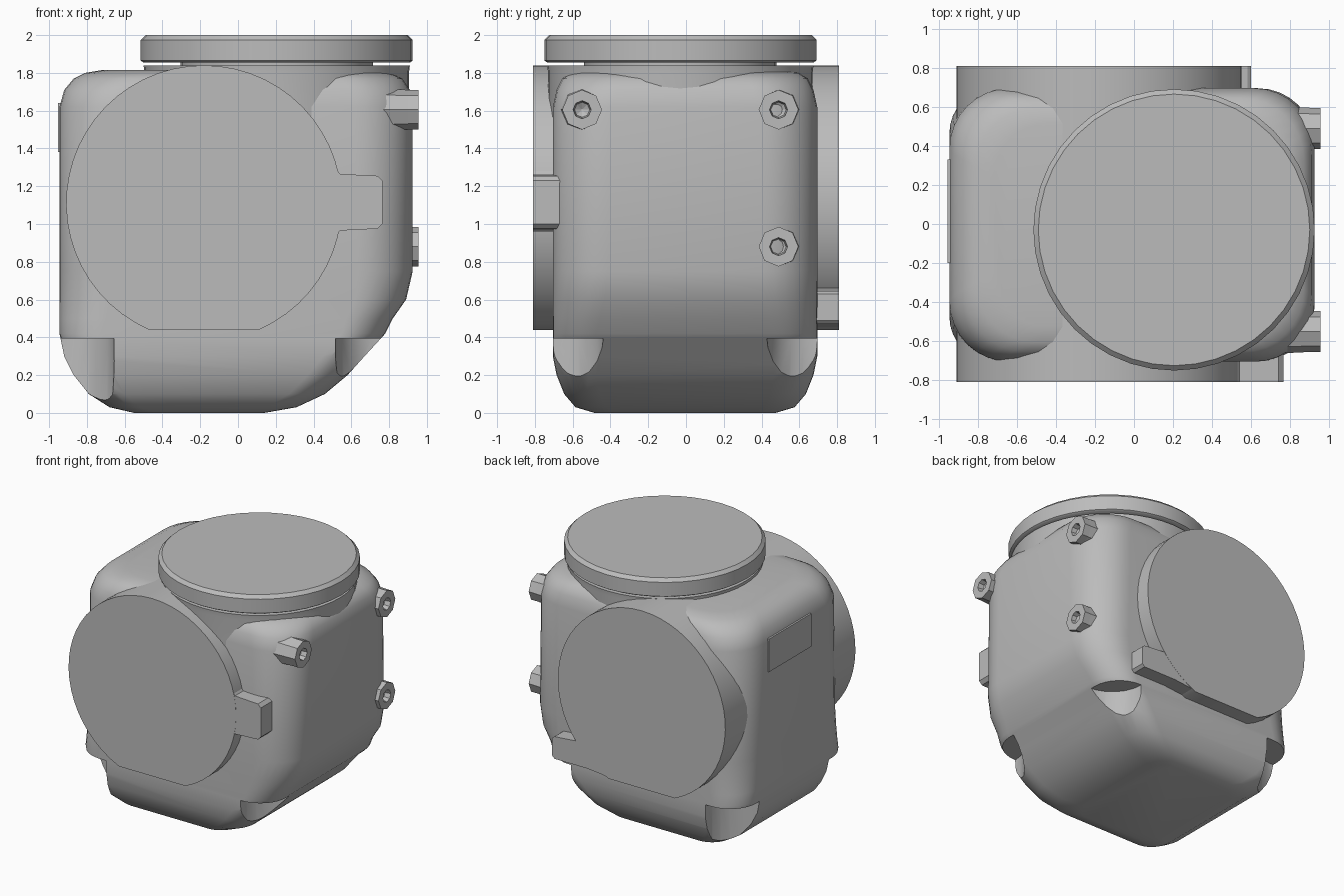
import bpy, bmesh, math
from mathutils import Matrix, Vector

if "Cube" in bpy.data.objects:
    bpy.data.objects.remove(bpy.data.objects["Cube"])

grey = bpy.data.materials.new("plain grey")
grey.use_nodes = True
colour = (0.5, 0.5, 0.5, 1)
grey.diffuse_color = colour
grey.node_tree.nodes["Principled BSDF"].inputs["Base Color"].default_value = colour


def finish(bm, name):
    bmesh.ops.recalc_face_normals(bm, faces=bm.faces)
    mesh = bpy.data.meshes.new(name)
    bm.to_mesh(mesh)
    bm.free()
    obj = bpy.data.objects.new(name, mesh)
    bpy.context.collection.objects.link(obj)
    mesh.materials.append(grey)
    return obj


def smooth(obj, angle=35):
    bpy.ops.object.select_all(action='DESELECT')
    obj.select_set(True)
    bpy.context.view_layer.objects.active = obj
    bpy.ops.object.shade_smooth_by_angle(angle=math.radians(angle))


def loft(name, rings):
    """Skin a stack of equal-length rings and cap both ends."""
    bm = bmesh.new()
    rows = [[bm.verts.new(p) for p in ring] for ring in rings]
    n = len(rows[0])
    for a, b in zip(rows, rows[1:]):
        for i in range(n):
            j = (i + 1) % n
            bm.faces.new((a[i], a[j], b[j], b[i]))
    bm.faces.new(rows[0])
    bm.faces.new(rows[-1])
    return finish(bm, name)


def lathe(name, profile, sides, matrix):
    """Turn (radius, height) pairs about the local z axis."""
    turns = [2 * math.pi * i / sides for i in range(sides)]
    return loft(name, [[matrix @ Vector((r * math.cos(t), r * math.sin(t), h))
                        for t in turns] for r, h in profile])


def rounded_ring(z, x0, x1, half, r, steps=8):
    """Rounded rectangle at height z."""
    corners = [(x1 - r, half - r), (x0 + r, half - r),
               (x0 + r, r - half), (x1 - r, r - half)]
    ring = []
    for k, (cx, cy) in enumerate(corners):
        for i in range(steps + 1):
            t = math.pi / 2 * (k + i / steps)
            ring.append((cx + r * math.cos(t), cy + r * math.sin(t) - 0.005, z))
    return ring


def slab(name, outline, y0, y1):
    """Extrude an (x, z) outline along y."""
    return loft(name, [[(x, y, z) for x, z in outline] for y in (y0, y1)])


# Housing: rounded sections stacked from the base to the shoulder
sections = [
    (0.0, -0.55, 0.14, 0.48, 0.12), (0.03, -0.68, 0.31, 0.58, 0.16),
    (0.1, -0.79, 0.46, 0.64, 0.19), (0.2, -0.87, 0.58, 0.68, 0.21),
    (0.3, -0.92, 0.67, 0.70, 0.22), (0.42, -0.945, 0.78, 0.70, 0.23),
    (0.5, -0.945, 0.82, 0.70, 0.25), (0.6, -0.945, 0.89, 0.70, 0.27),
    (0.75, -0.945, 0.925, 0.70, 0.29), (1.62, -0.945, 0.925, 0.70, 0.31),
    (1.71, -0.92, 0.91, 0.68, 0.32), (1.77, -0.87, 0.87, 0.65, 0.32),
    (1.80, -0.81, 0.80, 0.60, 0.31), (1.815, -0.72, 0.72, 0.52, 0.28)]
housing = loft("housing", [rounded_ring(*s) for s in sections])

# Bolt pockets hollowed out of the four lower corners
for x in (-0.92, 0.78):
    for y in (-0.70, 0.69):
        cutter = lathe("pocket_cutter", [(0.265, -0.2), (0.265, 0.395)], 24,
                       Matrix.Translation((x, y, 0)))
        mod = housing.modifiers.new("pocket", 'BOOLEAN')
        mod.operation = 'DIFFERENCE'
        mod.solver = 'EXACT'
        mod.object = cutter
        bpy.context.view_layer.objects.active = housing
        bpy.ops.object.modifier_apply(modifier=mod.name)
        bpy.data.objects.remove(cutter)
smooth(housing)

# Round shoulder, spigot and cap on top
cap_at = Matrix.Translation((0.205, -0.03, 0))
smooth(lathe("shoulder", [(0.70, 1.0), (0.70, 1.8), (0.705, 1.84)], 48, cap_at))
smooth(lathe("cap_spigot", [(0.51, 1.8), (0.51, 1.88)], 32, cap_at))
smooth(lathe("cap", [(0.705, 1.855), (0.72, 1.865), (0.72, 1.975),
                     (0.695, 2.0)], 40, cap_at))

# Round flanges front and back, cut flat along the bottom
cx, cz, radius, flat = -0.18, 1.11, 0.73, 0.44
start = math.asin((flat - cz) / radius)
sweep = math.pi - 2 * start
disc = [(cx + radius * math.cos(start + sweep * i / 48),
         cz + radius * math.sin(start + sweep * i / 48)) for i in range(49)]
smooth(slab("front_flange", disc, -0.81, -0.25))
smooth(slab("back_flange", disc, 0.25, 0.81))

# Locating tabs beside the flanges
front_tab = [(0.3, 0.84), (0.44, 0.85), (0.54, 0.965), (0.74, 0.975), (0.765, 1.0),
             (0.765, 1.23), (0.74, 1.255), (0.54, 1.265), (0.44, 1.4), (0.3, 1.4)]
slab("front_tab", front_tab, -0.809, -0.62)
back_tab = [(0.05, 0.445), (0.3, 0.47), (0.58, 0.47), (0.6, 0.49), (0.6, 0.63),
            (0.58, 0.645), (0.4, 0.66), (0.3, 0.7), (0.05, 0.7)]
slab("back_tab", back_tab, 0.6, 0.809)

# Threaded bosses on the side wall
for y, z in ((-0.55, 1.605), (0.49, 1.605), (0.49, 0.88)):
    place = Matrix.Translation((0, y, z)) @ Matrix.Rotation(math.pi / 2, 4, 'Y')
    lathe("side_boss", [(0.12, 0.6), (0.105, 0.9), (0.105, 0.955), (0.048, 0.955),
                        (0.04, 0.91), (0.005, 0.89)], 8, place)

# Thin rating plate on the opposite wall
plate = [(-0.954, 1.38), (-0.954, 1.64), (-0.94, 1.64), (-0.94, 1.38)]
slab("rating_plate", plate, -0.2, 0.33)
